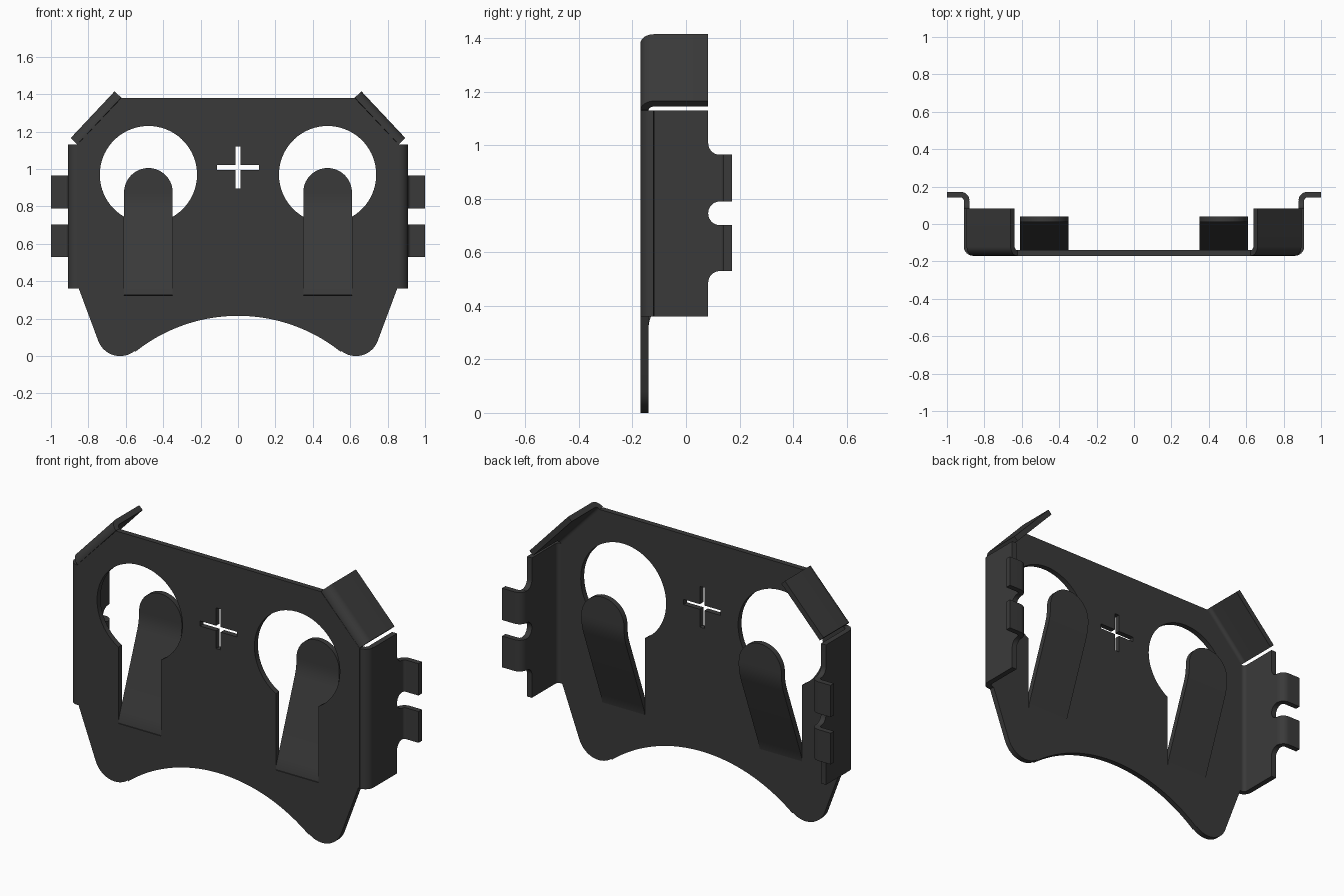
import bpy, bmesh
from math import sin, cos, radians
from mathutils import Matrix, Vector

cube = bpy.data.objects.get("Cube")
if cube:
    bpy.data.objects.remove(cube, do_unlink=True)

T = 0.03          # sheet thickness
BACK = 0.083      # rear edge of the flanges
FRONT = -0.155    # centre plane of the front sheet

steel = bpy.data.materials.new("dark_grey_steel")
steel.use_nodes = True
grey = (0.042, 0.042, 0.042, 1)
steel.diffuse_color = grey
steel.node_tree.nodes["Principled BSDF"].inputs["Base Color"].default_value = grey


def arc(cx, cy, r, a0, a1, n=12):
    angles = [radians(a0 + (a1 - a0) * i / n) for i in range(n + 1)]
    return [(cx + r * cos(a), cy + r * sin(a)) for a in angles]


def frame(x, y, z, origin):
    """Matrix from three local axes and an origin."""
    m = Matrix((x, y, z)).transposed().to_4x4()
    m.translation = origin
    return m


def sheet(name, loops, depth, matrix, mirror=True):
    """Filled outline with holes, thickened about its plane and placed by matrix."""
    curve = bpy.data.curves.new(name, 'CURVE')
    curve.dimensions = '2D'
    curve.fill_mode = 'BOTH'
    curve.extrude = depth / 2
    for loop in loops:
        spline = curve.splines.new('POLY')
        spline.points.add(len(loop) - 1)
        for p, (x, y) in zip(spline.points, loop):
            p.co = (x, y, 0, 1)
        spline.use_cyclic_u = True
    obj = bpy.data.objects.new(name, curve)
    bpy.context.collection.objects.link(obj)
    bpy.ops.object.select_all(action='DESELECT')
    obj.select_set(True)
    bpy.context.view_layer.objects.active = obj
    bpy.ops.object.convert(target='MESH')
    obj = bpy.context.view_layer.objects.active
    mesh = obj.data
    mesh.transform(matrix)
    bm = bmesh.new()
    bm.from_mesh(mesh)
    bmesh.ops.remove_doubles(bm, verts=bm.verts, dist=0.0002)
    bmesh.ops.recalc_face_normals(bm, faces=bm.faces)
    bm.to_mesh(mesh)
    bm.free()
    mesh.materials.clear()
    mesh.materials.append(steel)
    bpy.ops.object.shade_smooth_by_angle(angle=radians(30))
    if mirror:
        obj.modifiers.new("mirror", 'MIRROR')
    return obj


def fold(name, path, width, matrix):
    """Bent strip: a centreline given thickness and extruded to a width."""
    pts = [Vector(p) for p in path]
    left, right = [], []
    for i, p in enumerate(pts):
        a = (p - pts[i - 1]).normalized() if i else None
        b = (pts[i + 1] - p).normalized() if i < len(pts) - 1 else None
        a, b = a or b, b or a
        d = (a + b).normalized()
        off = Vector((-d.y, d.x)) * (T / 2) / d.dot(a)
        left.append(tuple(p + off))
        right.append(tuple(p - off))
    return sheet(name, [left + right[::-1]], width, matrix)


X, Y, Z = (1, 0, 0), (0, 1, 0), (0, 0, 1)
upright = frame(X, Z, (0, -1, 0), (0, FRONT, 0))

# Front plate: chamfered top corners, rounded feet, arched lower edge
half = arc(0, -0.665, 0.88, 90, 51.4, 24)[1:]
half += arc(0.63, 0.125, 0.125, 231.4, 340, 20)
half += [(0.851, 0.36), (0.86, 0.36), (0.86, 1.13), (0.6235, 1.38)]
outline = half + [(-x, z) for x, z in reversed(half)] + [(0, 0.215)]

# Keyhole cut-outs and the small cross
SX, SW, SZ = 0.479, 0.13, 0.325
keyhole = arc(SX, 0.97, 0.26, -60, 240, 56) + [(SX - SW, SZ), (SX + SW, SZ)]
a, b, cz = 0.014, 0.112, 1.008
arm = [(a, a), (a, b), (-a, b), (-a, a)]
cross = []
for turn in range(4):
    cross += [(x, cz + z) for x, z in arm[:3]]
    arm = [(-z, x) for x, z in arm]
holes = [keyhole, [(-x, z) for x, z in keyhole], cross]
sheet("front_plate", [outline] + holes, T, upright, mirror=False)

# Spring tongues leaning back out of the keyholes, with round tips
lean = [(FRONT, SZ), (-0.151, 0.348), (-0.14, 0.38), (0.009, 0.775),
        (0.02, 0.812), (0.025, 0.85), (0.025, 0.875)]
fold("spring_tongue", lean, 2 * SW, frame(Y, Z, X, (SX, 0, 0)))
sheet("tongue_tip", [arc(SX, 0.875, SW, 0, 180, 28)], T,
      frame(X, Z, (0, -1, 0), (0, 0.025, 0)))

# Side flanges: front bend, then a flat wall with filleted tab roots
z0, z1 = 0.36, 1.13
bend = arc(0.86, -0.12, 0.035, -90, 0, 10)
fold("side_bend", bend, z1 - z0, frame(X, Y, Z, (0, 0, (z0 + z1) / 2)))
R = 0.043
root = BACK + R
tabs = [(0.53, 0.702), (0.79, 0.965)]
wall = [(-0.12, z0)]
wall += [(BACK, z0)]
for low, high in tabs:
    wall += arc(root, low - R, R, 180, 90, 8)
    wall += arc(root, high + R, R, 270, 180, 8)
wall += [(BACK, z1), (-0.12, z1)]
sheet("side_wall", [wall], T, frame(Y, Z, X, (0.895, 0, 0)))

# Mounting tabs bent outwards
tab_path = arc(0.925, root, 0.03, 180, 90, 10) + [(1.0, root + 0.03)]
for name, (low, high) in zip(("lower_tab", "upper_tab"), tabs):
    fold(name, tab_path, high - low, frame(X, Y, Z, (0, 0, (low + high) / 2)))

# Corner flanges folded back along the chamfers
start, end = Vector((0.6235, 0, 1.381)), Vector((0.8585, 0, 1.131))
along = (start - end).normalized()
out = Vector(Y).cross(along)
corner = arc(0, -0.12, 0.035, -90, 0, 10) + [(0.035, BACK)]
fold("corner_flange", corner, (start - end).length,
     frame(out, Y, along, (start + end) / 2))
